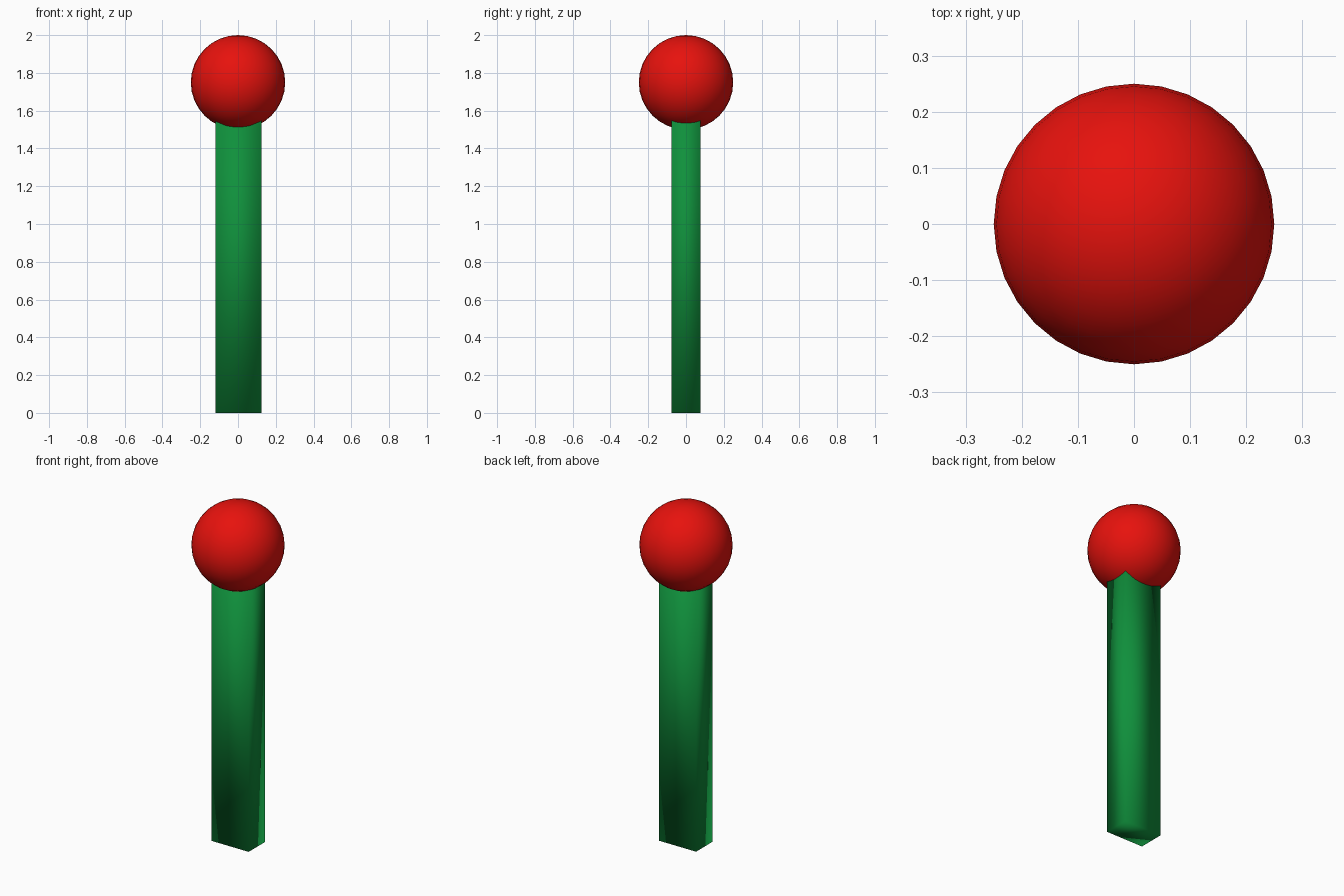
import bpy

if "Cube" in bpy.data.objects:
    bpy.data.objects.remove(bpy.data.objects["Cube"])


def finish(obj, name, color):
    """Name the part, colour it and shade it smooth."""
    obj.name = name
    mat = bpy.data.materials.new(name + "_material")
    mat.diffuse_color = color
    mat.use_nodes = True
    mat.node_tree.nodes["Principled BSDF"].inputs["Base Color"].default_value = mat.diffuse_color
    obj.data.materials.append(mat)
    obj.data.shade_smooth()


# Rectangular stem, its top end sunk into the ball
STEM_TOP = 1.7
bpy.ops.mesh.primitive_cube_add(size=1, location=(0.002, 0, STEM_TOP / 2))
stem = bpy.context.object
stem.scale = (0.243, 0.153, STEM_TOP)
bpy.ops.object.transform_apply(location=False, rotation=False, scale=True)
finish(stem, "stem", (0.005, 0.28, 0.045, 1))

# Round head
bpy.ops.mesh.primitive_uv_sphere_add(segments=32, ring_count=16, radius=0.25,
                                     location=(0, 0, 1.75))
finish(bpy.context.object, "ball_head", (0.8, 0.006, 0.004, 1))
